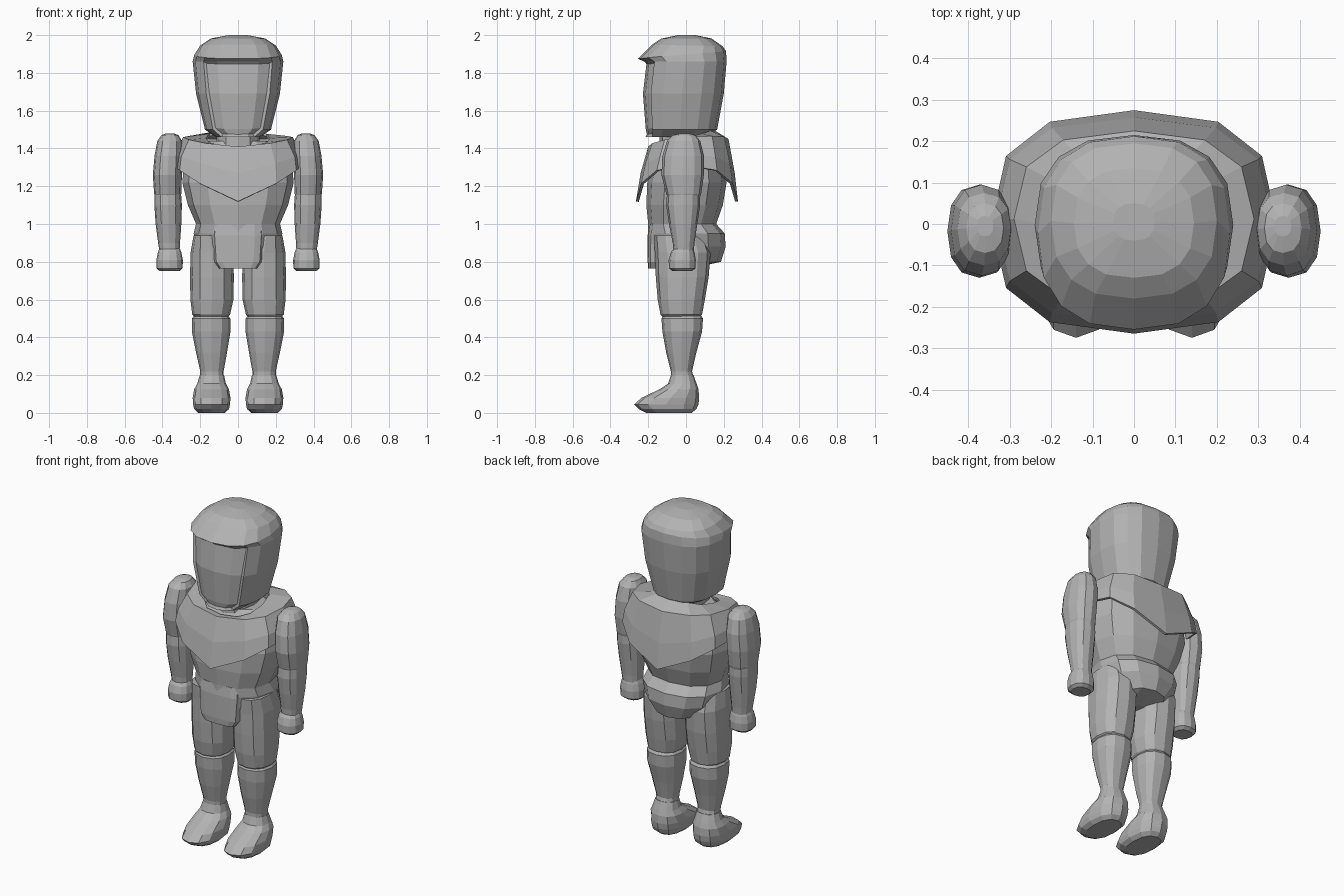
import bpy, bmesh, math

grey = bpy.data.materials.new("plain grey")
grey.diffuse_color = (0.45, 0.45, 0.45, 1)


def power(v, p):
    return math.copysign(abs(v) ** p, v) if abs(v) > 1e-6 else 0.0


def loft(name, rings, n=12, p=0.85, caps=True, mirror=False, edit=None):
    """Rings: (z, centre x, half width, front y, back y, [tilt to back, lift at sides])."""
    bm = bmesh.new()
    loops = []
    for r in rings:
        z, cx, rx, y0, y1 = r[:5]
        tilt, lift = (tuple(r[5:]) + (0, 0))[:2]
        loop = []
        for k in range(n):
            a = 2 * math.pi * k / n
            c, s = math.cos(a), math.sin(a)
            loop.append(bm.verts.new((cx + rx * power(c, p),
                                      (y0 + y1) / 2 + (y1 - y0) / 2 * power(s, p),
                                      z + tilt * s + lift * abs(c))))
        loops.append(loop)
    for a, b in zip(loops, loops[1:]):
        for k in range(n):
            j = (k + 1) % n
            bm.faces.new((a[k], a[j], b[j], b[k]))
    if caps:
        bm.faces.new(loops[0][::-1])
        bm.faces.new(loops[-1])
    bmesh.ops.recalc_face_normals(bm, faces=bm.faces)
    if edit:
        edit(bm)
    me = bpy.data.meshes.new(name)
    bm.to_mesh(me)
    bm.free()
    me.materials.append(grey)
    ob = bpy.data.objects.new(name, me)
    bpy.context.collection.objects.link(ob)
    if mirror:
        ob.modifiers.new("mirror", 'MIRROR').use_clip = False
    return ob


# hooded head with an overhanging brim and a recessed face panel
def recess_face(bm):
    bm.faces.ensure_lookup_table()
    panel = [bm.faces[i * 16 + k] for i in range(3) for k in range(10, 14)]
    bmesh.ops.inset_region(bm, faces=panel, thickness=0.012, depth=-0.012)


loft("hooded_head", [
    (1.46, 0, 0.115, -0.215, 0.10),
    (1.50, 0, 0.175, -0.225, 0.165),
    (1.69, 0, 0.222, -0.24, 0.20),
    (1.86, 0, 0.240, -0.22, 0.215),
    (1.895, 0, 0.232, -0.255, 0.212, 0.02),
    (1.945, 0, 0.200, -0.18, 0.195, -0.005),
    (1.982, 0, 0.145, -0.13, 0.135),
    (2.00, 0, 0.05, -0.04, 0.05),
], n=16, p=0.8, edit=recess_face)

# neck
loft("neck", [(1.36, 0, 0.12, -0.14, 0.12), (1.53, 0, 0.11, -0.14, 0.12)])

# torso narrowing to the waist, then hips
loft("torso", [
    (0.77, 0, 0.11, -0.20, 0.05),
    (0.80, 0, 0.14, -0.20, 0.185),
    (0.88, 0, 0.215, -0.20, 0.21),
    (0.95, 0, 0.235, -0.20, 0.205),
    (1.00, 0, 0.222, -0.20, 0.16),
    (1.10, 0, 0.265, -0.21, 0.195),
    (1.22, 0, 0.295, -0.205, 0.215),
    (1.38, 0, 0.28, -0.16, 0.19),
    (1.44, 0, 0.16, -0.12, 0.12),
])

# front flap over the crotch
loft("front_flap", [
    (0.765, 0, 0.10, -0.20, -0.13),
    (0.80, 0, 0.125, -0.203, -0.12),
    (0.94, 0, 0.135, -0.203, -0.10),
    (1.00, 0, 0.13, -0.195, -0.08),
], p=0.6)

# shoulder mantle with pointed front and back hems
mantle = loft("shoulder_mantle", [
    (1.455, 0, 0.17, -0.165, 0.145, 0.045),
    (1.43, 0, 0.29, -0.20, 0.225, 0.02, 0.03),
    (1.27, 0, 0.335, -0.24, 0.258, 0, 0.10),
    (1.12, 0, 0.345, -0.265, 0.275, 0, 0.19),
], p=0.76, caps=False)
solid = mantle.modifiers.new("thickness", 'SOLIDIFY')
solid.thickness = 0.015
solid.offset = -1

# arms
loft("upper_arm", [
    (1.13, 0.372, 0.062, -0.09, 0.07),
    (1.16, 0.372, 0.072, -0.105, 0.08),
    (1.26, 0.374, 0.077, -0.13, 0.095),
    (1.36, 0.368, 0.074, -0.125, 0.095),
    (1.44, 0.362, 0.065, -0.10, 0.075),
    (1.47, 0.360, 0.045, -0.07, 0.05),
    (1.48, 0.360, 0.02, -0.03, 0.02),
], mirror=True)
loft("forearm", [
    (0.84, 0.362, 0.052, -0.065, 0.04),
    (0.90, 0.365, 0.058, -0.07, 0.045),
    (1.00, 0.368, 0.068, -0.09, 0.06),
    (1.10, 0.370, 0.073, -0.105, 0.075),
    (1.17, 0.372, 0.070, -0.10, 0.075),
], mirror=True)
loft("hand", [
    (0.75, 0.362, 0.052, -0.07, 0.03),
    (0.765, 0.362, 0.069, -0.09, 0.05),
    (0.81, 0.362, 0.070, -0.092, 0.052),
    (0.85, 0.362, 0.062, -0.08, 0.045),
    (0.87, 0.362, 0.054, -0.065, 0.038),
], mirror=True)

# legs
loft("thigh", [
    (0.505, 0.142, 0.085, -0.12, 0.07),
    (0.52, 0.142, 0.100, -0.135, 0.085),
    (0.60, 0.138, 0.114, -0.15, 0.10),
    (0.72, 0.138, 0.116, -0.16, 0.12),
    (0.85, 0.138, 0.113, -0.165, 0.13),
    (0.94, 0.150, 0.085, -0.17, 0.10),
], mirror=True)
loft("shin", [
    (0.17, 0.138, 0.062, -0.08, 0.045),
    (0.22, 0.138, 0.062, -0.08, 0.032),
    (0.32, 0.140, 0.082, -0.105, 0.055),
    (0.43, 0.142, 0.102, -0.125, 0.085),
    (0.50, 0.142, 0.101, -0.13, 0.09),
    (0.515, 0.142, 0.090, -0.12, 0.08),
], mirror=True)
loft("foot", [
    (0.0, 0.140, 0.070, -0.21, 0.03),
    (0.02, 0.140, 0.092, -0.25, 0.055),
    (0.045, 0.140, 0.098, -0.275, 0.066),
    (0.08, 0.140, 0.100, -0.235, 0.07),
    (0.125, 0.140, 0.092, -0.14, 0.066),
    (0.155, 0.140, 0.076, -0.095, 0.056),
    (0.20, 0.138, 0.064, -0.08, 0.04),
], mirror=True)
